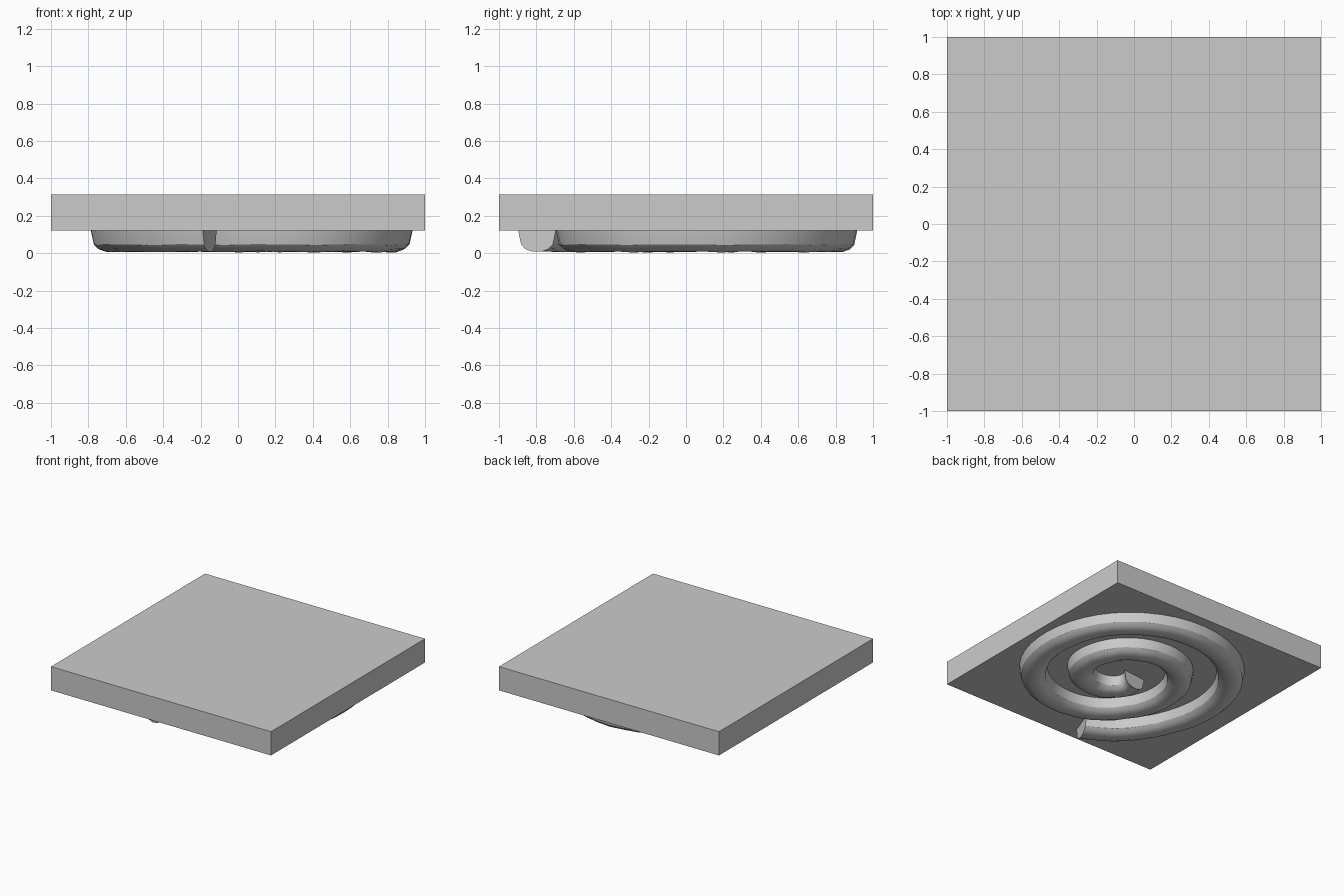
import bpy, bmesh, math

default = bpy.data.objects.get("Cube")
if default:
    bpy.data.objects.remove(default, do_unlink=True)

grey = bpy.data.materials.new("plain_grey")
grey.use_nodes = True
colour = (0.6, 0.6, 0.6, 1)
grey.diffuse_color = colour
grey.node_tree.nodes["Principled BSDF"].inputs["Base Color"].default_value = colour


def add_object(name, bm):
    bmesh.ops.recalc_face_normals(bm, faces=bm.faces)
    mesh = bpy.data.meshes.new(name)
    bm.to_mesh(mesh)
    bm.free()
    mesh.materials.append(grey)
    obj = bpy.data.objects.new(name, mesh)
    bpy.context.collection.objects.link(obj)
    return obj


# Square slab
bm = bmesh.new()
bmesh.ops.create_cube(bm, size=1)
bmesh.ops.scale(bm, vec=(2, 2, 0.195), verts=bm.verts)
bmesh.ops.translate(bm, vec=(0, 0, 0.2175), verts=bm.verts)
add_object("slab", bm)

# Spiral path: radii at even angle steps, from the outer end inwards
CENTRE = (0.15, 0.03)
START, STEP, SUB = 250, 49, 6
RADII = [0.88, 0.835, 0.83, 0.79, 0.74, 0.68, 0.66, 0.61, 0.52,
         0.46, 0.42, 0.37, 0.33, 0.31, 0.265, 0.21, 0.14]


def radius(t):
    """Smooth curve through the listed radii."""
    i = min(int(t), len(RADII) - 2)
    f = t - i
    a, b, c, d = (RADII[max(0, min(k, len(RADII) - 1))] for k in range(i - 1, i + 3))
    return b + f / 2 * (c - a + f * (2 * a - 5 * b + 4 * c - d + f * (3 * (b - c) + d - a)))


# Ridge cross-section: offset across the path, height
half = [(0.106, 0.13), (0.104, 0.11), (0.09, 0.046), (0.065, 0.022), (0.025, 0.008)]
section = half + [(-s, z) for s, z in reversed(half)]

bm = bmesh.new()
rings = []
for n in range((len(RADII) - 1) * SUB + 1):
    t = n / SUB
    angle = math.radians(START - STEP * t)
    r = radius(t)
    # Slight hand-made unevenness on the underside
    dip = 0.004 * math.sin(n * 1.9) * math.sin(n * 0.7)
    rings.append([bm.verts.new((CENTRE[0] + (r + s) * math.cos(angle),
                                CENTRE[1] + (r + s) * math.sin(angle),
                                z + (dip if z < 0.1 else 0)))
                  for s, z in section])
for a, b in zip(rings, rings[1:]):
    for k in range(len(section)):
        j = (k + 1) % len(section)
        bm.faces.new((a[k], a[j], b[j], b[k]))
bm.faces.new(rings[0])
bm.faces.new(rings[-1])
ridge = add_object("spiral_ridge", bm)

bpy.ops.object.select_all(action="DESELECT")
ridge.select_set(True)
bpy.context.view_layer.objects.active = ridge
bpy.ops.object.shade_smooth_by_angle(angle=math.radians(30))
